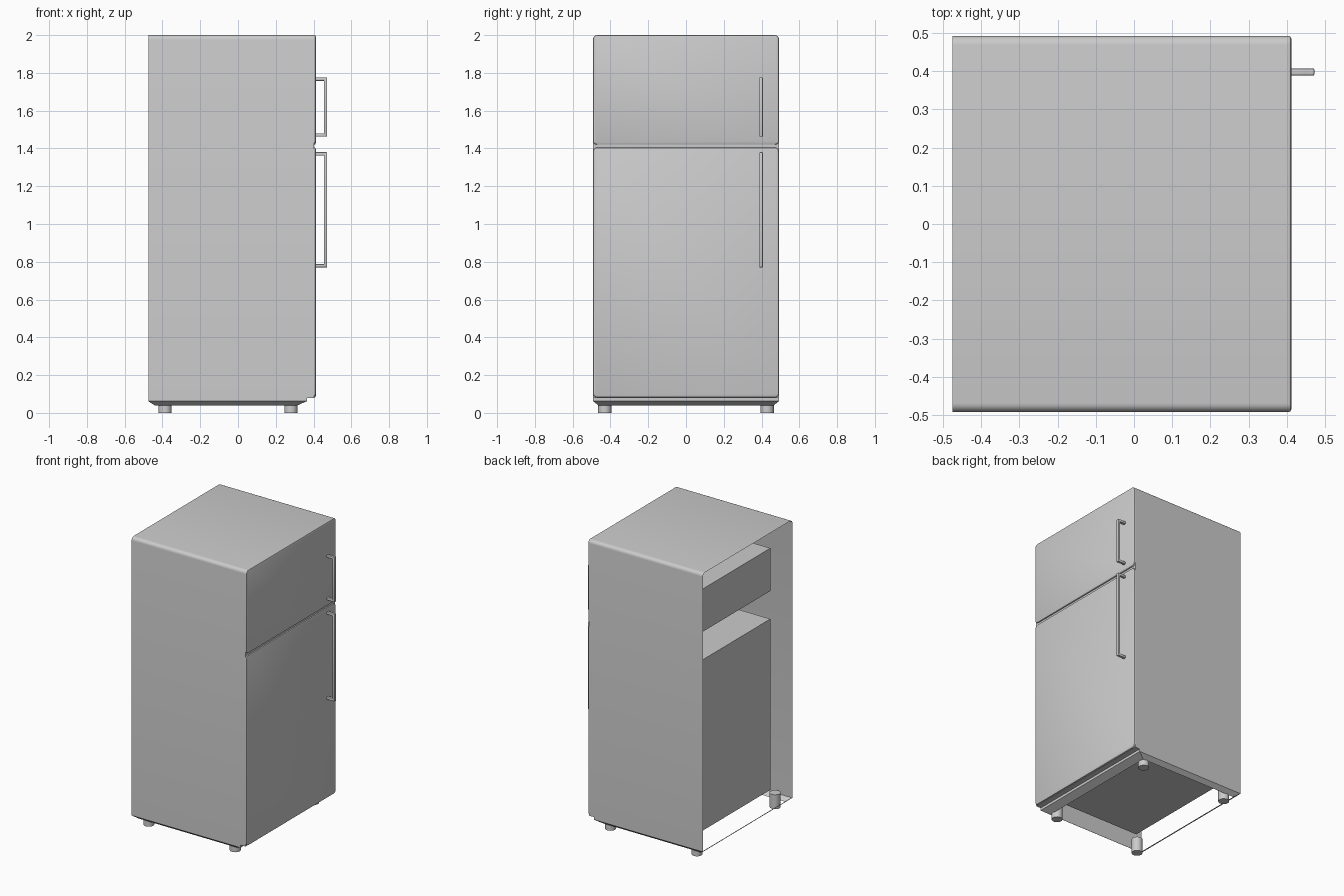
import bpy, bmesh
from math import sin, cos, pi

if "Cube" in bpy.data.objects:
    bpy.data.objects.remove(bpy.data.objects["Cube"])

W = 0.492                      # half width in y
BACK, STEP, FRONT = -0.475, 0.365, 0.402


def finish(name, bm, smooth=True):
    me = bpy.data.meshes.new(name)
    bm.normal_update()
    bm.to_mesh(me)
    bm.free()
    ob = bpy.data.objects.new(name, me)
    bpy.context.collection.objects.link(ob)
    if smooth:
        bpy.context.view_layer.objects.active = ob
        ob.select_set(True)
        bpy.ops.object.shade_smooth_by_angle(angle=0.6)
        ob.select_set(False)
    return ob


def arc(cy, cz, r, a0, n=5):
    return [(cy + r * cos(a0 + i / n * pi / 2), cz + r * sin(a0 + i / n * pi / 2))
            for i in range(n + 1)]


def bridge(bm, a, b, closed):
    n = len(a)
    for i in range(n if closed else n - 1):
        j = (i + 1) % n
        bm.faces.new((a[i], a[j], b[j], b[i]))


def box(name, x0, x1, y0, y1, z0, z1, bevel=0):
    bm = bmesh.new()
    bmesh.ops.create_cube(bm, size=1)
    for v in bm.verts:
        v.co = ((x0 + x1) / 2 + v.co.x * (x1 - x0), (y0 + y1) / 2 + v.co.y * (y1 - y0),
                (z0 + z1) / 2 + v.co.z * (z1 - z0))
    if bevel:
        bmesh.ops.bevel(bm, geom=bm.edges[:], offset=bevel, segments=2, profile=0.5,
                        affect='EDGES')
    return finish(name, bm, bool(bevel))


# cabinet: open-backed shell with rounded top edges and a closed front
R = 0.024
section = [(W, 0.08)] + arc(W - R, 2 - R, R, 0) + arc(-W + R, 2 - R, R, pi / 2) + [(-W, 0.08)]
bm = bmesh.new()
back = [bm.verts.new((BACK, y, z)) for y, z in section]
front = [bm.verts.new((FRONT, y, z)) for y, z in section]
bridge(bm, front, back, False)
bm.faces.new(front)
ledge = [bm.verts.new((STEP, y, 0.08)) for y in (-W, W)]
bm.faces.new((front[-1], front[0], ledge[1], ledge[0]))
finish("cabinet_shell", bm)

# base: three-sided skirt and a sloped ring, open in the middle
bm = bmesh.new()
top = [bm.verts.new((x, y, 0.08)) for x, y in ((BACK, -W), (STEP, -W), (STEP, W), (BACK, W))]
mid = [bm.verts.new((v.co.x, v.co.y, 0.062)) for v in top]
low = [bm.verts.new((x, y, 0.038)) for x, y in
       ((-0.438, -0.462), (0.31, -0.462), (0.31, 0.462), (-0.438, 0.462))]
bridge(bm, mid, top, False)
bridge(bm, low, mid, True)
finish("base_skirt", bm, False)

# compartment liners seen through the open back
for name, z0, z1 in (("main_liner", 0.12, 1.31), ("freezer_liner", 1.505, 1.803)):
    box(name, -0.363, FRONT - 0.001, -0.41, 0.41, z0, z1)


# doors: rounded panels with a chamfered front edge
def door(name, z0, z1):
    bm = bmesh.new()
    rings = []
    for x, inset in ((FRONT - 0.002, 0), (0.405, 0), (0.409, 0.002), (0.412, 0.009)):
        r, y, lo, hi = 0.022 - inset, W - 0.022, z0 + 0.022, z1 - 0.022
        pts = (arc(y, hi, r, 0) + arc(-y, hi, r, pi / 2)
               + arc(-y, lo, r, pi) + arc(y, lo, r, 1.5 * pi))
        rings.append([bm.verts.new((x, *p)) for p in pts])
    for a, b in zip(rings, rings[1:]):
        bridge(bm, a, b, True)
    bm.faces.new(rings[-1])
    finish(name, bm)


door("main_door", 0.082, 1.405)
door("freezer_door", 1.42, 2.0)


# handles: upright bar with two posts
def handle(name, z0, z1):
    y0, y1 = 0.388, 0.407
    box(name + "_bar", 0.454, 0.472, y0, y1, z0, z1, 0.004)
    for tag, z in (("lower", z0), ("upper", z1 - 0.018)):
        box(f"{name}_{tag}_post", 0.405, 0.468, y0, y1, z, z + 0.018, 0.004)


handle("main_handle", 0.77, 1.38)
handle("freezer_handle", 1.462, 1.776)

# feet
for xn, x in (("rear", -0.386), ("front", 0.28)):
    for yn, y in (("left", -0.43), ("right", 0.43)):
        bm = bmesh.new()
        bmesh.ops.create_cone(bm, cap_ends=True, segments=20, radius1=0.035,
                              radius2=0.035, depth=0.1)
        bmesh.ops.translate(bm, verts=bm.verts, vec=(x, y, 0.05))
        finish(f"{xn}_{yn}_foot", bm)
